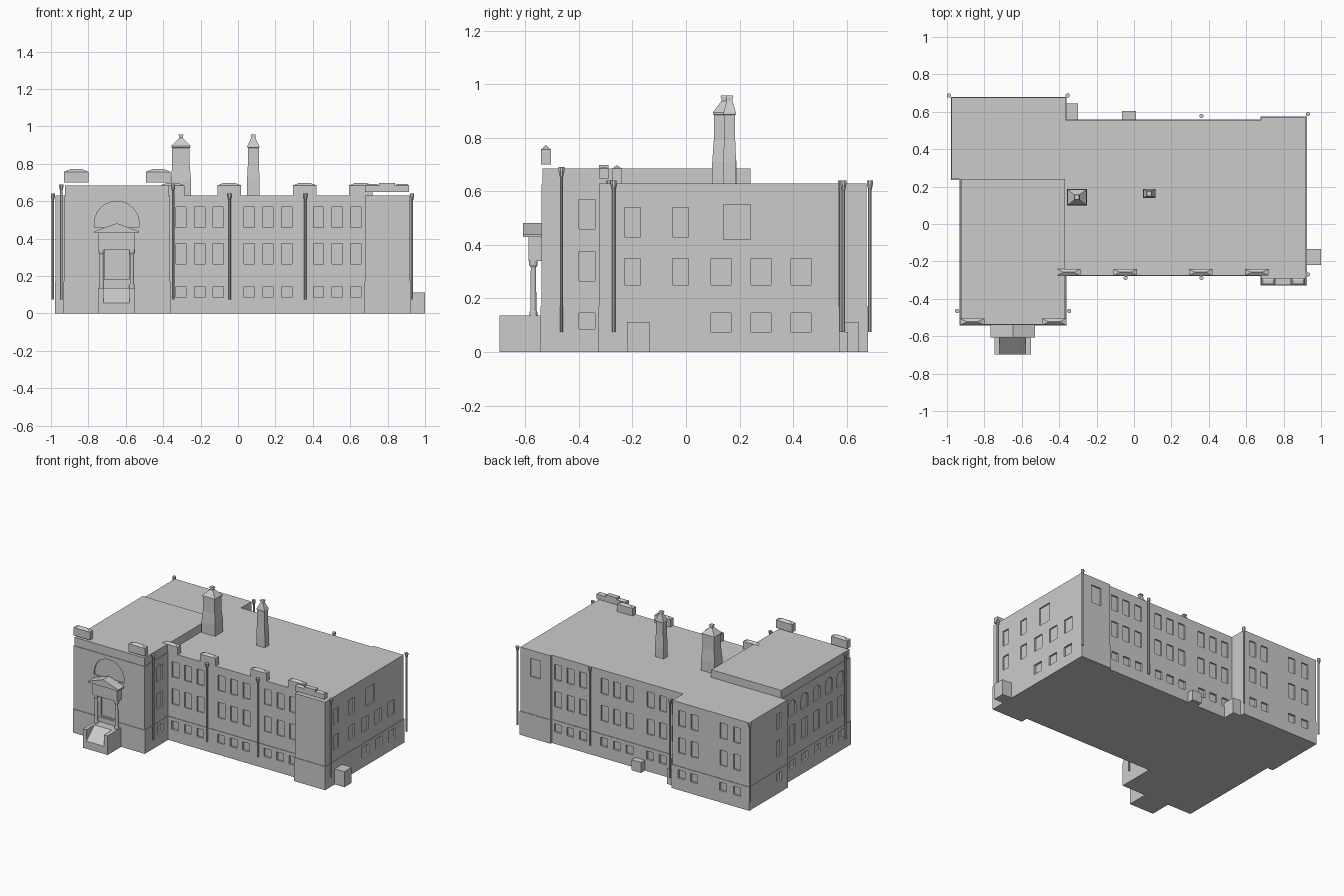
import bpy, bmesh, math

if "Cube" in bpy.data.objects:
    bpy.data.objects.remove(bpy.data.objects["Cube"])

stone = bpy.data.materials.new("plain grey stone")
stone.diffuse_color = (0.6, 0.6, 0.6, 1)
stone.use_nodes = True
stone.node_tree.nodes["Principled BSDF"].inputs["Base Color"].default_value = stone.diffuse_color


def finish(name, bm):
    bmesh.ops.recalc_face_normals(bm, faces=bm.faces)
    me = bpy.data.meshes.new(name)
    bm.to_mesh(me)
    bm.free()
    me.materials.append(stone)
    ob = bpy.data.objects.new(name, me)
    bpy.context.scene.collection.objects.link(ob)
    return ob


def add_prism(bm, pts, axis, a, b):
    place = {"x": lambda u, v, t: (t, u, v), "y": lambda u, v, t: (u, t, v),
             "z": lambda u, v, t: (u, v, t)}[axis]
    rings = [[bm.verts.new(place(u, v, t)) for u, v in pts] for t in (a, b)]
    bm.faces.new(rings[0])
    bm.faces.new(rings[1])
    for i in range(len(pts)):
        j = (i + 1) % len(pts)
        bm.faces.new((rings[0][i], rings[0][j], rings[1][j], rings[1][i]))


def prism(name, pts, axis, a, b):
    bm = bmesh.new()
    add_prism(bm, pts, axis, a, b)
    return finish(name, bm)


def rect(u0, u1, v0, v1):
    return [(u0, v0), (u1, v0), (u1, v1), (u0, v1)]


def box(name, x0, x1, y0, y1, z0, z1):
    return prism(name, rect(x0, x1, y0, y1), "z", z0, z1)


def loft(name, cx, cy, rings, n=4):
    """Stack of (half width x, half depth y, z) sections with n sides."""
    bm = bmesh.new()
    k = math.sqrt(2) if n == 4 else 1
    loops = [[bm.verts.new((cx + k * rx * math.cos(2 * math.pi * (i + .5) / n),
                            cy + k * ry * math.sin(2 * math.pi * (i + .5) / n), z))
              for i in range(n)] for rx, ry, z in rings]
    bm.faces.new(loops[0])
    bm.faces.new(loops[-1])
    for p, q in zip(loops, loops[1:]):
        for i in range(n):
            j = (i + 1) % n
            bm.faces.new((p[i], p[j], q[j], q[i]))
    return finish(name, bm)


# Window recesses, gathered into one cutter
cuts = bmesh.new()


def window(axis, wall, c, z0, z1, w=0.06, arch=False):
    pts = rect(c - w / 2, c + w / 2, z0, z1)
    if arch:
        pts = pts[:2] + [(c + w / 2 * math.cos(math.pi * i / 12),
                          z1 + w / 2 * math.sin(math.pi * i / 12)) for i in range(13)]
    add_prism(cuts, pts, axis, wall - 0.01, wall + 0.01)


def column_of(axis, wall, c, w=0.055, rows=((.46, .57), (.265, .375), (.085, .145))):
    for z0, z1 in rows:
        window(axis, wall, c, z0, z1, w)


for bay in (-0.205, 0.16, 0.53):                      # front and back long walls
    for off in (-0.1, 0, 0.1):
        column_of("y", -0.275, bay + off)
        column_of("y", 0.555, bay + off)
window("y", 0.57, 0.8, .44, .57, 0.08)
for x in (-0.88, -0.77, -0.54, -0.44):                # back of left wing
    column_of("y", 0.675, x)
for y in (-0.2, -0.02):                               # right end wall
    column_of("x", 0.92, y, 0.06, ((.43, .54), (.25, .35)))
window("x", 0.92, 0.19, .42, .55, 0.1)
for y in (0.13, 0.28, 0.43):
    column_of("x", 0.92, y, 0.075, ((.25, .35), (.075, .145)))
for y in (0.12, -0.02, -0.16, -0.3, -0.43):           # left wall, arched top row
    window("x", -0.93, y, .46, .53, 0.08, True)
    column_of("x", -0.93, y, 0.065, ((.25, .39), (.085, .145)))
column_of("x", -0.975, 0.34, 0.05)
column_of("x", -0.365, -0.37, 0.06)                   # return wall of front wing
window("y", -0.54, -0.648, .46, .48, 0.24, True)      # lunette over the door
window("y", -0.54, -0.648, .18, .345, 0.13)           # doorway

cutter = finish("window_cutter", cuts)
cutter.hide_render = True


def outline(d):
    """Main block plan grown outward by d."""
    return [(-0.365, -0.275 - d), (0.68 - d, -0.275 - d), (0.68 - d, -0.325 - d),
            (0.92 + d, -0.325 - d), (0.92 + d, 0.57 + d), (0.68 - d, 0.57 + d),
            (0.68 - d, 0.555 + d), (-0.365 + d, 0.555 + d), (-0.365 + d, 0.675 + d),
            (-0.975 - d, 0.675 + d), (-0.975 - d, 0.24 - d), (-0.365, 0.24 - d)]


# Walls and plinths
walls = [
    prism("main_plinth", outline(0.004), "z", 0, 0.17),
    prism("main_walls", outline(0), "z", 0.17, 0.63),
    box("front_wing_plinth", -0.934, -0.361, -0.544, 0.24, 0, 0.17),
    box("front_wing_walls", -0.93, -0.365, -0.54, 0.24, 0.17, 0.625),
]
box("front_wing_attic", -0.926, -0.369, -0.536, 0.24, 0.625, 0.685)
for ob in walls:
    mod = ob.modifiers.new("windows", "BOOLEAN")
    mod.object = cutter
    mod.operation = "DIFFERENCE"
    mod.solver = "EXACT"
deps = bpy.context.evaluated_depsgraph_get()
baked = [bpy.data.meshes.new_from_object(ob.evaluated_get(deps)) for ob in walls]
for ob, me in zip(walls, baked):
    ob.modifiers.clear()
    ob.data = me
bpy.data.objects.remove(cutter)

# Parapet blocks with hipped caps
for x in (-0.865, -0.427):
    loft("wing_parapet", x, -0.523, [(.065, .018, .70), (.065, .018, .757), (.03, .001, .772)])
for x in (-0.35, -0.047, 0.356, 0.656):
    loft("main_parapet", x, -0.258, [(.063, .018, .63), (.063, .018, .685), (.03, .001, .697)])
box("bay_parapet_base", 0.68, 0.915, -0.325, -0.29, 0.648, 0.685)
box("bay_parapet_centre", 0.755, 0.84, -0.325, -0.29, 0.685, 0.698)
for x in (0.718, 0.877):
    loft("bay_parapet_cap", x, -0.3075, [(.035, .0175, .685), (.028, .008, .691)])

# Chimneys
for name, cx, cy, hx, hy in (("large_chimney", -0.305, 0.143, .054, .045),
                             ("small_chimney", 0.082, 0.163, .034, .024)):
    loft(name, cx, cy, [(hx, hy, .62), (hx, hy, .71), (hx * .87, hy * .87, .79),
                        (hx * .87, hy * .87, .885), (hx * .95, hy * .95, .887),
                        (hx * .95, hy * .95, .895), (.011, .011, .937),
                        (.011, .011, .95), (.015, .015, .95), (.012, .012, .957)])

# Downpipes with hopper heads
for x, y, z0, z1 in ((-0.99, 0.687, .075, .64), (-0.355, 0.687, .075, .64),
                     (0.36, 0.578, .075, .64), (0.93, 0.588, .075, .64),
                     (0.93, -0.27, .075, .64), (0.36, -0.288, .075, .64),
                     (-0.045, -0.288, .075, .64), (-0.347, -0.465, .075, .69),
                     (-0.945, -0.465, .075, .69)):
    loft("downpipe", x, y, [(.007, .007, z0), (.007, .007, z1 - .035),
                            (.012, .012, z1 - .014), (.012, .012, z1)], 8)

# Low ground-level boxes
box("right_annex", 0.92, 1.0, -0.22, -0.135, 0, 0.112)
box("back_annex_left", -0.362, -0.3, 0.55, 0.645, 0, 0.112)
box("back_annex_middle", -0.065, 0.01, 0.55, 0.605, 0, 0.075)

# Entrance steps, columns and pediment
box("step_cheek_left", -0.745, -0.718, -0.697, -0.54, 0, 0.137)
box("step_cheek_right", -0.58, -0.55, -0.697, -0.54, 0, 0.137)
prism("entrance_steps", [(-.697, 0), (-.697, .055), (-.605, .136), (-.54, .136), (-.54, 0)],
      "x", -0.718, -0.58)
for x in (-0.73, -0.567):
    loft("porch_column", x, -0.57, [(.015, .015, .137), (.015, .015, .15), (.012, .012, .155),
                                    (.01, .01, .315), (.016, .016, .325), (.016, .016, .345)], 12)
box("porch_beam", -0.745, -0.55, -0.588, -0.54, 0.34, 0.43)
prism("porch_pediment", [(-.768, .43), (-.528, .43), (-.528, .439), (-.648, .482), (-.768, .439)],
      "y", -0.608, -0.54)
